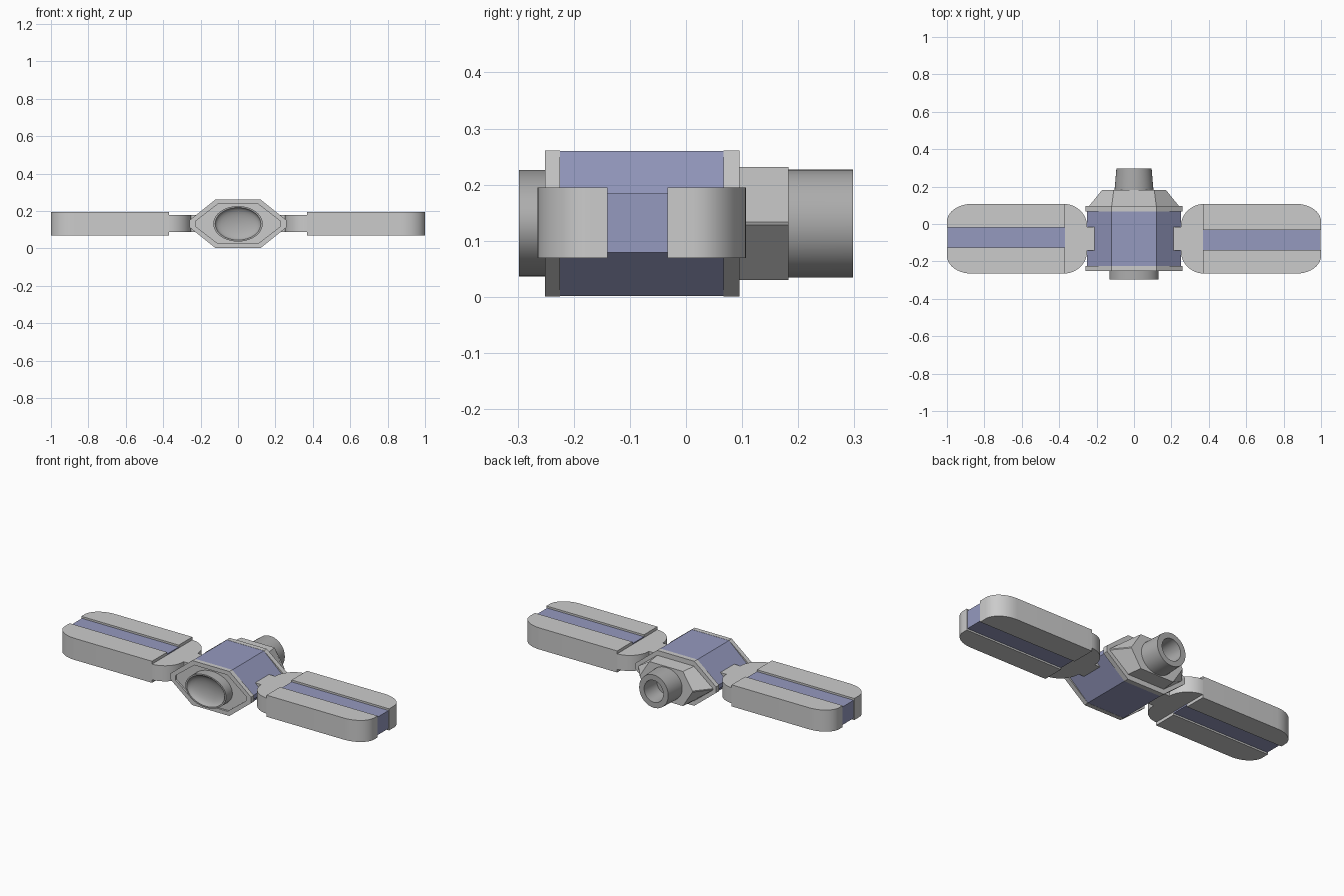
import bpy, bmesh
from math import sin, cos, pi, radians
from mathutils import Matrix, Vector

if "Cube" in bpy.data.objects:
    bpy.data.objects.remove(bpy.data.objects["Cube"])


def material(name, rgb):
    m = bpy.data.materials.new(name)
    m.diffuse_color = (*rgb, 1)
    m.use_nodes = True
    m.node_tree.nodes["Principled BSDF"].inputs["Base Color"].default_value = m.diffuse_color
    return m


BLUE = material("blue_paint", (0.30, 0.32, 0.52))
DARK = material("dark_metal", (0.42, 0.42, 0.42))
CZ = 0.131       # height of the body axis
MID_Y = -0.079   # depth of the wing axis


def loft(name, rings, mat=None, smooth=False, caps=True, closed=False):
    """Skin a list of equal-length point rings."""
    bm = bmesh.new()
    vs = [[bm.verts.new(p) for p in r] for r in rings]
    n = len(vs[0])
    pairs = list(zip(vs, vs[1:])) + ([(vs[-1], vs[0])] if closed else [])
    for a, b in pairs:
        for i in range(n):
            j = (i + 1) % n
            bm.faces.new((a[i], a[j], b[j], b[i]))
    if caps and not closed:
        bm.faces.new(vs[0])
        bm.faces.new(vs[-1])
    bmesh.ops.recalc_face_normals(bm, faces=bm.faces)
    me = bpy.data.meshes.new(name)
    bm.to_mesh(me)
    bm.free()
    ob = bpy.data.objects.new(name, me)
    bpy.context.collection.objects.link(ob)
    if mat:
        me.materials.append(mat)
    if smooth:
        bpy.ops.object.select_all(action='DESELECT')
        ob.select_set(True)
        bpy.context.view_layer.objects.active = ob
        bpy.ops.object.shade_smooth_by_angle(angle=radians(35))
    return ob


def hexa(y, half_w, half_top, half_h, flat=0.0):
    """Six-sided outline (side points blunted by flat) in the xz plane."""
    q = [(half_w, flat), (half_top, half_h), (-half_top, half_h), (-half_w, flat),
         (-half_w, -flat), (-half_top, -half_h), (half_top, -half_h), (half_w, -flat)]
    return [(x, y, CZ + z) for x, z in q]


def oval(y, rx, rz, n=40):
    return [(rx * cos(2 * pi * i / n), y, CZ + rz * sin(2 * pi * i / n)) for i in range(n)]


def slab(name, pts, z0, z1, mat=None, smooth=False):
    return loft(name, [[(x, y, z) for x, y in pts] for z in (z0, z1)], mat, smooth)


# Body shell with grey end rims; the front rim frames a shallow recess
loft("body", [hexa(-0.226, 0.25, 0.12, 0.129, 0.012), hexa(0.068, 0.25, 0.12, 0.129, 0.012)], BLUE)
loft("front_rim", [hexa(-0.225, 0.26, 0.12, 0.13, 0.018), hexa(-0.251, 0.26, 0.12, 0.13, 0.018),
                   hexa(-0.251, 0.228, 0.107, 0.106, 0.013), hexa(-0.24, 0.228, 0.107, 0.106, 0.013)])
loft("back_rim", [hexa(0.067, 0.26, 0.12, 0.13, 0.018), hexa(0.095, 0.26, 0.12, 0.13, 0.018)])

# Tapered rear housing
loft("rear_housing", [hexa(0.09, 0.245, 0.12, 0.101, 0.003), hexa(0.183, 0.17, 0.108, 0.101, 0.003)])

# Front intake with a concave dish
dish = [oval(-0.24, 0.132, 0.095), oval(-0.298, 0.132, 0.095), oval(-0.298, 0.122, 0.087)]
for k in range(1, 7):
    a = k / 6 * radians(85)
    dish.append(oval(-0.298 + 0.035 * sin(a), 0.122 * cos(a), 0.087 * cos(a)))
loft("front_intake", dish, DARK, smooth=True)

# Rear nozzle with a bore
loft("rear_nozzle", [oval(0.17, 0.105, 0.096), oval(0.298, 0.094, 0.096),
                     oval(0.298, 0.062, 0.064), oval(0.19, 0.055, 0.057)], DARK, smooth=True)

# Right wing parts: two rounded halves, recessed stripe, flared neck
arc = [(0.87 + 0.13 * sin(t * pi / 20), 0.012 + 0.095 * cos(t * pi / 20)) for t in range(11)]
upper = [(0.37, 0.107)] + arc + [(1.0, -0.033), (0.37, -0.033)]
lower_arc = [(x, 2 * MID_Y - y) for x, y in arc]
lower = [(0.37, 2 * MID_Y - 0.107)] + lower_arc + [(1.0, -0.14), (0.37, -0.14)]
neck_top = []
for t in range(13):
    a = t / 12 * pi / 2
    neck_top.append((0.375 - 0.125 * sin(a), 0.107 - 0.122 * (1 - cos(a))))
neck_top.append((0.20, -0.015))
neck = neck_top + [(x, 2 * MID_Y - y) for x, y in reversed(neck_top)]
stripe = [(0.37, -0.03), (0.996, -0.03), (0.996, -0.143), (0.37, -0.143)]
wing = [
    slab("right_wing_back_half", upper, 0.069, 0.195, smooth=True),
    slab("right_wing_front_half", lower, 0.069, 0.195, smooth=True),
    slab("right_wing_stripe", stripe, 0.079, 0.184, BLUE),
    slab("right_wing_neck", neck, 0.087, 0.178, smooth=True),
]

# Left wing: the right one turned half a turn about the wing axis
pivot = Vector((0, MID_Y, 0))
turn = Matrix.Translation(pivot) @ Matrix.Rotation(pi, 4, 'Z') @ Matrix.Translation(-pivot)
for ob in wing:
    c = ob.copy()
    c.data = ob.data.copy()
    c.name = ob.name.replace("right", "left")
    c.data.transform(turn)
    bpy.context.collection.objects.link(c)
